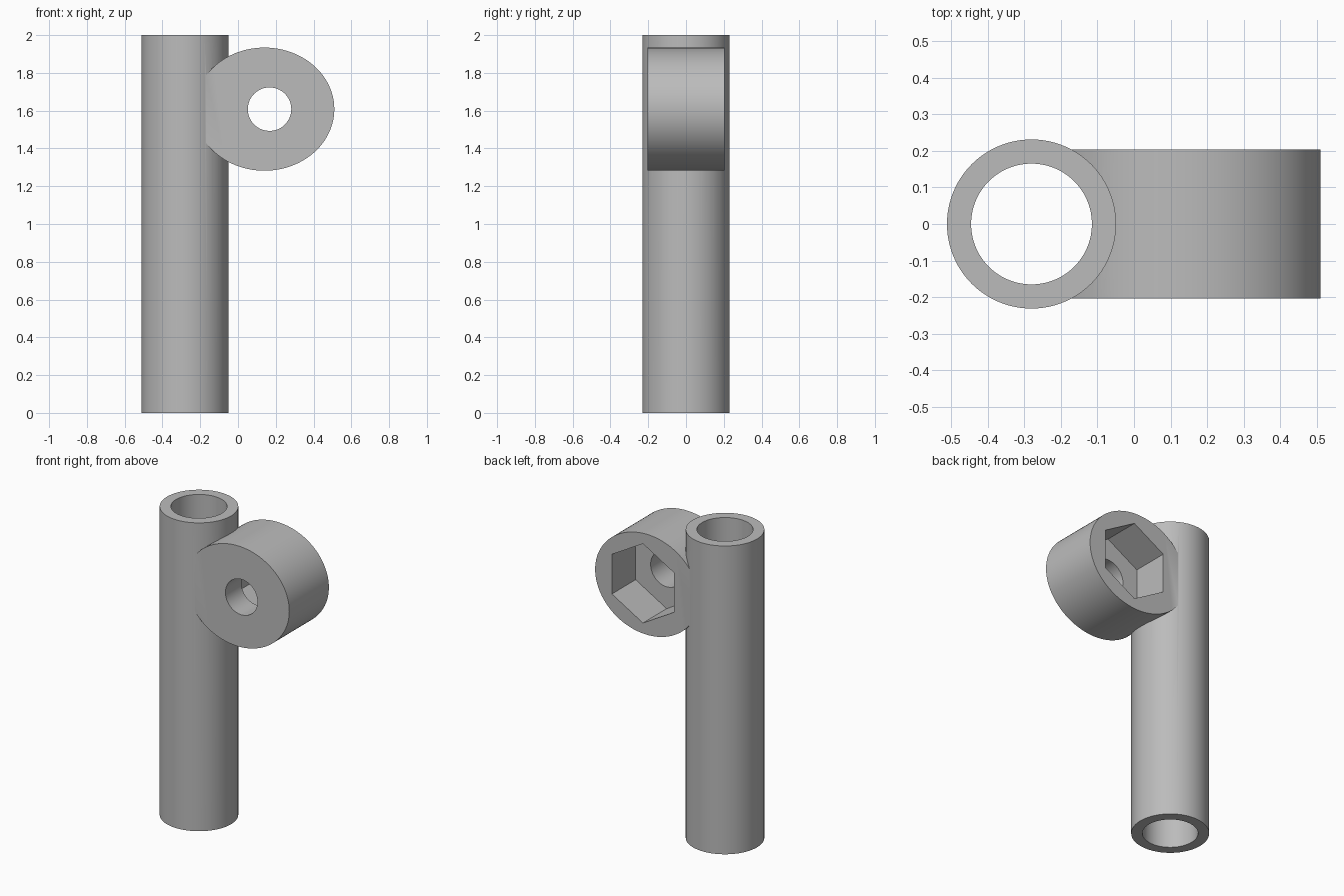
import bpy
import math

cube = bpy.data.objects.get("Cube")
if cube:
    bpy.data.objects.remove(cube, do_unlink=True)

grey = bpy.data.materials.new("plain grey")
grey.use_nodes = True
COLOUR = (0.5, 0.5, 0.5, 1)
grey.diffuse_color = COLOUR
grey.node_tree.nodes["Principled BSDF"].inputs["Base Color"].default_value = COLOUR

FACE_Y = (math.pi / 2, 0, 0)   # lay a cylinder along the y axis


def cylinder(name, radius, depth, location, rotation=(0, 0, 0), sides=96, scale=(1, 1, 1)):
    bpy.ops.mesh.primitive_cylinder_add(vertices=sides, radius=radius, depth=depth,
                                        location=location, rotation=rotation)
    obj = bpy.context.object
    obj.name = name
    obj.scale = scale
    bpy.ops.object.transform_apply(location=False, rotation=True, scale=True)
    obj.data.materials.append(grey)
    return obj


def combine(target, other, operation):
    mod = target.modifiers.new(other.name, "BOOLEAN")
    mod.operation = operation
    mod.solver = "EXACT"
    mod.object = other
    bpy.context.view_layer.objects.active = target
    bpy.ops.object.modifier_apply(modifier=mod.name)
    bpy.data.objects.remove(other, do_unlink=True)


# Upright tube joined to an oval boss
TUBE_X, HOLE_X, BOSS_Z = -0.28, 0.167, 1.608
body = cylinder("tube_with_boss", 0.231, 2, (TUBE_X, 0, 1))
boss = cylinder("boss", 1, 0.406, (0.14, 0, BOSS_Z), FACE_Y, scale=(0.37, 0.326, 1))
combine(body, boss, "UNION")

# Tube bore, bolt hole, and hexagonal nut pocket in the back
combine(body, cylinder("bore", 0.165, 3, (TUBE_X, 0, 1)), "DIFFERENCE")
combine(body, cylinder("bolt_hole", 0.115, 1, (HOLE_X, 0, BOSS_Z), FACE_Y), "DIFFERENCE")
pocket = cylinder("nut_pocket", 0.257, 0.34, (HOLE_X, 0.13, BOSS_Z), FACE_Y, sides=6)
combine(body, pocket, "DIFFERENCE")

bpy.ops.object.select_all(action="DESELECT")
body.select_set(True)
bpy.context.view_layer.objects.active = body
bpy.ops.object.shade_smooth_by_angle(angle=math.radians(30))
